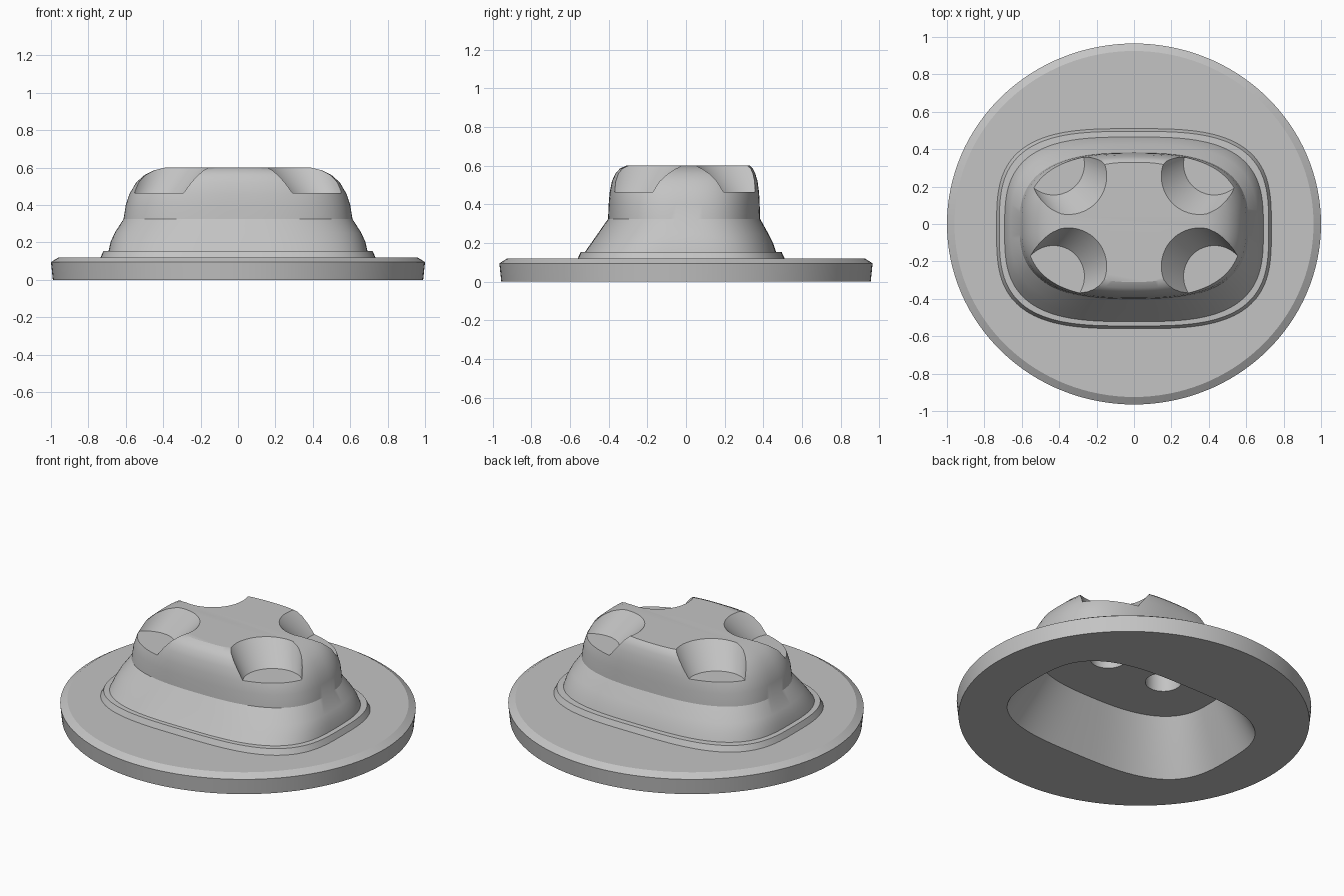
import bpy, bmesh, math

if "Cube" in bpy.data.objects:
    bpy.data.objects.remove(bpy.data.objects["Cube"], do_unlink=True)

grey = bpy.data.materials.new("plain_grey")
grey.use_nodes = True
grey.diffuse_color = (0.55, 0.55, 0.55, 1)
grey.node_tree.nodes["Principled BSDF"].inputs["Base Color"].default_value = (0.55, 0.55, 0.55, 1)


def squircle(a, front, back, n, z, cx=0.0, count=128):
    """Rounded outline of half width a, running from y=front to y=back."""
    cy, b = (front + back) / 2, (back - front) / 2
    points = []
    for i in range(count):
        t = 2 * math.pi * i / count
        c, s = math.cos(t), math.sin(t)
        points.append((cx + a * math.copysign(abs(c) ** (2 / n), c),
                       cy + b * math.copysign(abs(s) ** (2 / n), s), z))
    return points


def loft(name, outlines):
    """Skin a stack of outlines and cap both ends."""
    bm = bmesh.new()
    rings = [[bm.verts.new(p) for p in outline] for outline in outlines]
    for low, high in zip(rings, rings[1:]):
        for i in range(len(low)):
            j = (i + 1) % len(low)
            bm.faces.new((low[i], low[j], high[j], high[i]))
    bm.faces.new(rings[0][::-1])
    bm.faces.new(rings[-1])
    bmesh.ops.recalc_face_normals(bm, faces=bm.faces)
    mesh = bpy.data.meshes.new(name)
    bm.to_mesh(mesh)
    bm.free()
    mesh.materials.append(grey)
    obj = bpy.data.objects.new(name, mesh)
    bpy.context.collection.objects.link(obj)
    return obj


# Half width, front y, back y, squareness, height: cavity, flange, step, skirt, dome
cavity = [(0.55, -0.37, 0.35, 2.7, 0.30), (0.61, -0.43, 0.40, 2.9, 0.17),
          (0.70, -0.51, 0.46, 3.1, 0.0)]
flange = [(0.99, -0.955, 0.955, 2, 0.0), (1.0, -0.965, 0.965, 2, 0.095),
          (0.96, -0.925, 0.925, 2, 0.12)]
step = [(0.735, -0.56, 0.51, 3.2, 0.12), (0.72, -0.545, 0.495, 3.2, 0.153)]
skirt = [(0.692, -0.522, 0.465, 3.1, 0.155), (0.682, -0.49, 0.45, 3.0, 0.20),
         (0.66, -0.455, 0.425, 2.9, 0.25), (0.612, -0.403, 0.383, 2.7, 0.325)]
dome = [(0.60, -0.40, 0.381, 2.7, 0.40), (0.58, -0.395, 0.378, 2.65, 0.46),
        (0.545, -0.383, 0.37, 2.6, 0.52), (0.50, -0.365, 0.358, 2.6, 0.56),
        (0.45, -0.342, 0.346, 2.6, 0.585), (0.39, -0.31, 0.33, 2.6, 0.60)]
body = loft("flanged_dome", [squircle(*r) for r in cavity + flange + step + skirt + dome])

cutters = []


def disc(x, y, r, z):
    return squircle(r, y - r, y + r, 2, z, cx=x, count=64)


# Four flared finger pockets on the dome corners
for sx in (-1, 1):
    for sy in (-1, 1):
        cutters.append(loft("pocket_cutter", [
            disc(sx * 0.43, 0.02 + sy * 0.30, 0.165, 0.465),
            disc(sx * 0.35, 0.015 + sy * 0.24, 0.205, 0.601),
            disc(sx * 0.35, 0.015 + sy * 0.24, 0.205, 0.70)]))
    # Blind round hole in the cavity ceiling
    cutters.append(loft("hole_cutter", [disc(sx * 0.2, 0.015, 0.1, z) for z in (0.25, 0.48)]))

bpy.context.view_layer.objects.active = body
for cutter in cutters:
    cutter.hide_render = True
    mod = body.modifiers.new("cut", 'BOOLEAN')
    mod.operation = 'DIFFERENCE'
    mod.solver = 'EXACT'
    mod.object = cutter
    bpy.ops.object.modifier_apply(modifier=mod.name)
for cutter in cutters:
    bpy.data.objects.remove(cutter, do_unlink=True)

# Smooth shading with crisp creases
bpy.ops.object.select_all(action='DESELECT')
body.select_set(True)
bpy.ops.object.shade_smooth_by_angle(angle=math.radians(24))
